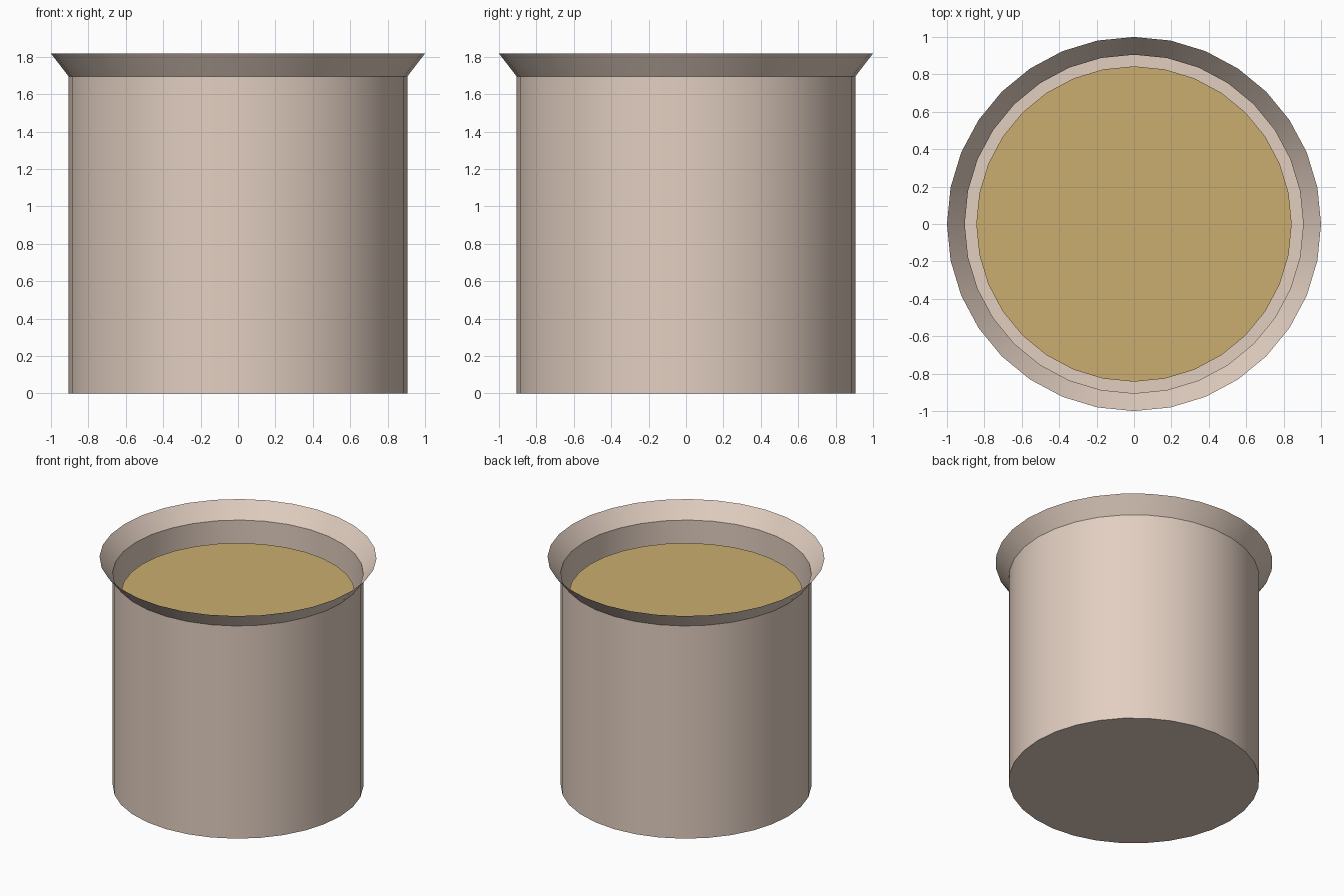
import bpy, bmesh, math

if "Cube" in bpy.data.objects:
    bpy.data.objects.remove(bpy.data.objects["Cube"])

SIDES = 32


def paint(obj, name, color):
    mat = bpy.data.materials.new(name)
    mat.diffuse_color = color
    mat.use_nodes = True
    mat.node_tree.nodes["Principled BSDF"].inputs["Base Color"].default_value = mat.diffuse_color
    obj.data.materials.append(mat)


def make_object(name, bm):
    mesh = bpy.data.meshes.new(name)
    bm.to_mesh(mesh)
    bm.free()
    obj = bpy.data.objects.new(name, mesh)
    bpy.context.collection.objects.link(obj)
    return obj


def ring(bm, r, z):
    step = 2 * math.pi / SIDES
    return [bm.verts.new((r * math.cos(i * step), r * math.sin(i * step), z))
            for i in range(SIDES)]


# Thin-walled pot: closed base, straight wall, flared rim
bm = bmesh.new()
rings = [ring(bm, r, z) for r, z in ((0.905, 0), (0.905, 1.694), (1.0, 1.817))]
bm.faces.new(rings[0][::-1])
for low, high in zip(rings, rings[1:]):
    for i in range(SIDES):
        j = (i + 1) % SIDES
        bm.faces.new((low[i], low[j], high[j], high[i]))
pot = make_object("pot", bm)
paint(pot, "pale_clay", (0.76, 0.62, 0.53, 1))

# Smooth wall, sharp base and rim creases
bpy.context.view_layer.objects.active = pot
pot.select_set(True)
bpy.ops.object.shade_smooth_by_angle(angle=math.radians(30))

# Flat disc of contents, set below the rim
bm = bmesh.new()
bm.faces.new(ring(bm, 0.843, 1.54))
filling = make_object("filling", bm)
paint(filling, "golden_filling", (0.59, 0.42, 0.16, 1))
